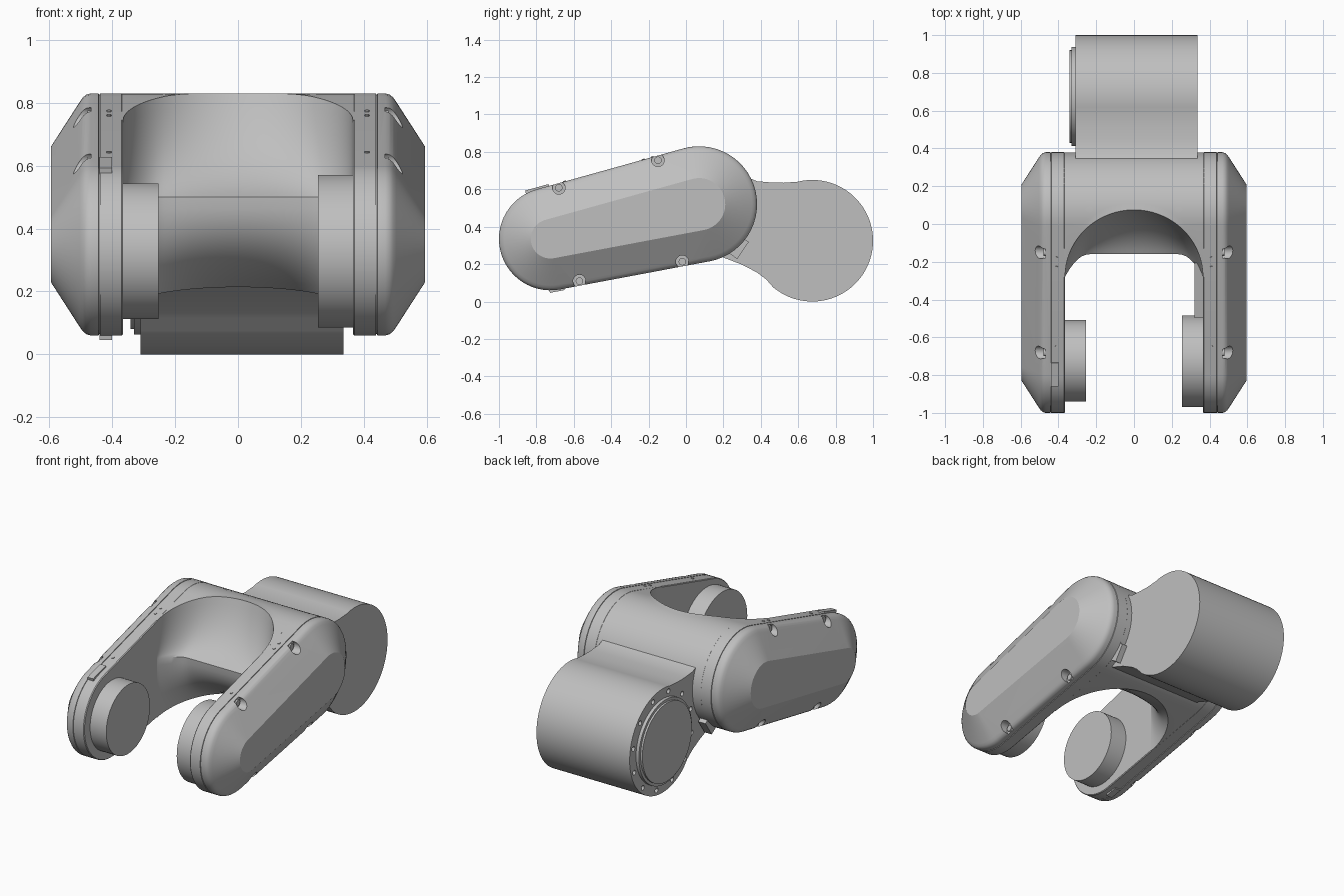
import bpy, bmesh
from math import sin, cos, radians, asin, atan2, hypot, sqrt, tan, pi
from mathutils import Vector, Matrix

if "Cube" in bpy.data.objects:
    bpy.data.objects.remove(bpy.data.objects["Cube"])

grey = bpy.data.materials.new("plain_grey")
grey.use_nodes = True
COLOUR = (0.52, 0.52, 0.52, 1)
grey.diffuse_color = COLOUR
grey.node_tree.nodes["Principled BSDF"].inputs["Base Color"].default_value = COLOUR

# Main side-profile measures: front joint, elbow, rear joint (y, z) and radii
FRONT, ELBOW, REAR = Vector((-0.725, 0.335)), Vector((0.07, 0.52)), Vector((0.675, 0.325))
R_FRONT, R_ELBOW, R_REAR = 0.275, 0.31, 0.325
axis = ELBOW - FRONT
TILT = atan2(axis.y, axis.x)
TAPER = asin((R_ELBOW - R_FRONT) / axis.length)
TOP, BOTTOM = TILT + TAPER, TILT - TAPER


def finish(name, bm):
    bmesh.ops.recalc_face_normals(bm, faces=bm.faces)
    mesh = bpy.data.meshes.new(name)
    bm.to_mesh(mesh)
    bm.free()
    mesh.materials.append(grey)
    ob = bpy.data.objects.new(name, mesh)
    bpy.context.collection.objects.link(ob)
    return ob


def loft(name, sections):
    """Join equal-length (y, z) outlines standing at successive x."""
    bm = bmesh.new()
    rings = [[bm.verts.new((x, y, z)) for y, z in pts] for x, pts in sections]
    n = len(rings[0])
    for a, b in zip(rings, rings[1:]):
        for i in range(n):
            j = (i + 1) % n
            bm.faces.new((a[i], a[j], b[j], b[i]))
    bm.faces.new(rings[0])
    bm.faces.new(rings[-1])
    return finish(name, bm)


def add_disc(bm, x0, x1, y, z, r, sides=48):
    m = Matrix.Translation(((x0 + x1) / 2, y, z)) @ Matrix.Rotation(pi / 2, 4, 'Y')
    bmesh.ops.create_cone(bm, cap_ends=True, segments=sides, radius1=r, radius2=r,
                          depth=abs(x1 - x0), matrix=m)


def disc(name, *args):
    bm = bmesh.new()
    add_disc(bm, *args)
    return finish(name, bm)


def box(name, centre, size, tilt):
    bm = bmesh.new()
    bmesh.ops.create_cube(bm, size=1, matrix=Matrix.Translation(centre)
                          @ Matrix.Rotation(tilt, 4, 'X') @ Matrix.Diagonal((*size, 1)))
    return finish(name, bm)


def carve(ob, cutter):
    mod = ob.modifiers.new("pockets", 'BOOLEAN')
    mod.operation, mod.solver, mod.object = 'DIFFERENCE', 'EXACT', cutter
    cutter.hide_render = True
    dg = bpy.context.evaluated_depsgraph_get()
    mesh = bpy.data.meshes.new_from_object(ob.evaluated_get(dg))
    ob.modifiers.clear()
    ob.data = mesh
    bpy.data.objects.remove(cutter)


def arc(c, r, a0, a1, n):
    return [(c.x + r * cos(a0 + (a1 - a0) * i / n), c.y + r * sin(a0 + (a1 - a0) * i / n))
            for i in range(n + 1)]


def arm_outline(inset):
    return (arc(ELBOW, R_ELBOW - inset, pi / 2 + TOP, BOTTOM - pi / 2, 28)
            + arc(FRONT, R_FRONT - inset, BOTTOM - pi / 2, TOP - 1.5 * pi, 28))


def top_z(y):
    """Upper edge of the arm profile."""
    y0 = ELBOW.x - R_ELBOW * sin(TOP)
    if y >= y0:
        return ELBOW.y + sqrt(R_ELBOW ** 2 - (y - ELBOW.x) ** 2)
    return ELBOW.y + R_ELBOW * cos(TOP) + (y - y0) * tan(TOP)


def bottom_z(y):
    return ELBOW.y - R_ELBOW * cos(BOTTOM) + (y - ELBOW.x - R_ELBOW * sin(BOTTOM)) * tan(BOTTOM)


def bezier(a, b, c, n):
    return [tuple(Vector(a) * (1 - t) ** 2 + Vector(b) * 2 * t * (1 - t) + Vector(c) * t * t)
            for t in (i / n for i in range(n + 1))]


# Fork arms: tapered pills with a seam groove, rounded shoulder and wide chamfer
STATIONS = [(0.365, 0.004), (0.37, 0), (0.438, 0), (0.439, 0.004), (0.442, 0.004), (0.443, 0),
            (0.468, 0), (0.482, 0.004), (0.493, 0.013), (0.503, 0.027), (0.595, 0.17)]
for side, label in ((1, "left"), (-1, "right")):
    arm = loft(label + "_arm", [(side * x, arm_outline(d)) for x, d in STATIONS])
    # Screw pockets in the shoulders, with a screw head in each
    cut, screws = bmesh.new(), bmesh.new()
    for y, up in ((-0.68, 1), (-0.15, 1), (-0.57, -1), (-0.02, -1)):
        z = top_z(y) - 0.025 if up > 0 else bottom_z(y) + 0.025
        add_disc(cut, side * 0.468, side * 0.7, y, z, 0.034, 20)
        add_disc(screws, side * 0.46, side * 0.478, y, z, 0.02, 12)
    carve(arm, finish("pocket_cutter", cut))
    finish(label + "_arm_screws", screws)
    # Small fasteners along the inner top edge
    pins = bmesh.new()
    for y in (-0.65, -0.23, -0.18):
        bmesh.ops.create_cone(pins, cap_ends=True, segments=10, radius1=0.008, radius2=0.008,
                              depth=0.008, matrix=Matrix.Translation((side * 0.41, y, top_z(y)))
                              @ Matrix.Rotation(TOP, 4, 'X'))
    finish(label + "_arm_pins", pins)
    # Bracket beside the neck
    box(label + "_neck_bracket", (side * 0.345, 0.28, 0.29), (0.05, 0.06, 0.11), -0.6)

# Joint discs facing each other between the arm tips
disc("left_joint_disc", 0.255, 0.38, -0.727, 0.328, 0.243, 64)
disc("right_joint_disc", -0.38, -0.253, -0.725, 0.328, 0.216, 64)

# Cable plate inside the left arm and latch tabs on the right arm tip
box("left_inner_plate", (0.345, -0.33, 0.40), (0.05, 0.3, 0.2), TILT)
box("latch_top", (-0.42, -0.795, top_z(-0.795)), (0.04, 0.13, 0.02), TOP)
box("latch_bottom", (-0.42, -0.69, bottom_z(-0.69) + 0.002), (0.04, 0.08, 0.02), BOTTOM)


# Crossbody: round at the back, scooped saddle at the front
def body_outline(t):
    drop = 1 - sqrt(max(0, 1 - t * t))
    y_top, y_bot = 0.075 - 0.355 * drop, 0.12 - 0.4 * drop
    y_mid = -0.16 - 0.12 * max(0, (t - 0.65) / 0.35) ** 2
    top, mid, bot = (y_top, top_z(y_top)), (y_mid, 0.5), (y_bot, bottom_z(y_bot))
    start = min(pi / 2 + TOP, atan2(top[1] - ELBOW.y, top[0] - ELBOW.x))
    back = arc(ELBOW, R_ELBOW - 0.001, start - 0.02, BOTTOM - pi / 2 + 0.02, 30)
    under = bezier(bot, (y_mid, 0.31), mid, 10)
    scoop = bezier(mid, (0.7 * y_top + 0.3 * y_mid, 0.58), top, 12)
    return back + under + scoop[1:]


angles = [radians(a) for a in range(-90, 91, 5)]
body = [(0.365 * sin(a), body_outline(abs(sin(a)))) for a in angles]
body = [(-0.43, body_outline(1))] + body + [(0.43, body_outline(1))]
loft("crossbody", body)

# Rear housing: barrel and neck as one extruded profile
profile = ([(0.1, 0.6), (0.34, 0.66), (0.38, 0.643), (0.45, 0.637), (0.52, 0.635)]
           + arc(REAR, R_REAR, radians(104), radians(-130), 56)
           + [(0.43, 0.117), (0.38, 0.155), (0.3, 0.197), (0.2, 0.235), (0.1, 0.3)])
housing = loft("rear_housing", [(-0.31, profile), (0.335, profile)])
holes = bmesh.new()
for k in range(12):
    a = 2 * pi * k / 12 + 0.2
    add_disc(holes, -0.34, -0.285, REAR.x + 0.294 * cos(a), REAR.y + 0.294 * sin(a), 0.015, 14)
carve(housing, finish("bolt_hole_cutter", holes))

# Output flange on the right end of the barrel
disc("flange_ring", -0.33, -0.3, REAR.x, REAR.y, 0.262, 64)
disc("flange_cap", -0.342, -0.32, REAR.x, REAR.y, 0.245, 64)

# Smooth shading with crisp edges
for ob in bpy.context.collection.objects:
    if ob.type == 'MESH' and ob.data.materials and ob.data.materials[0] == grey:
        bpy.ops.object.select_all(action='DESELECT')
        ob.select_set(True)
        bpy.context.view_layer.objects.active = ob
        bpy.ops.object.shade_smooth_by_angle(angle=radians(28))
